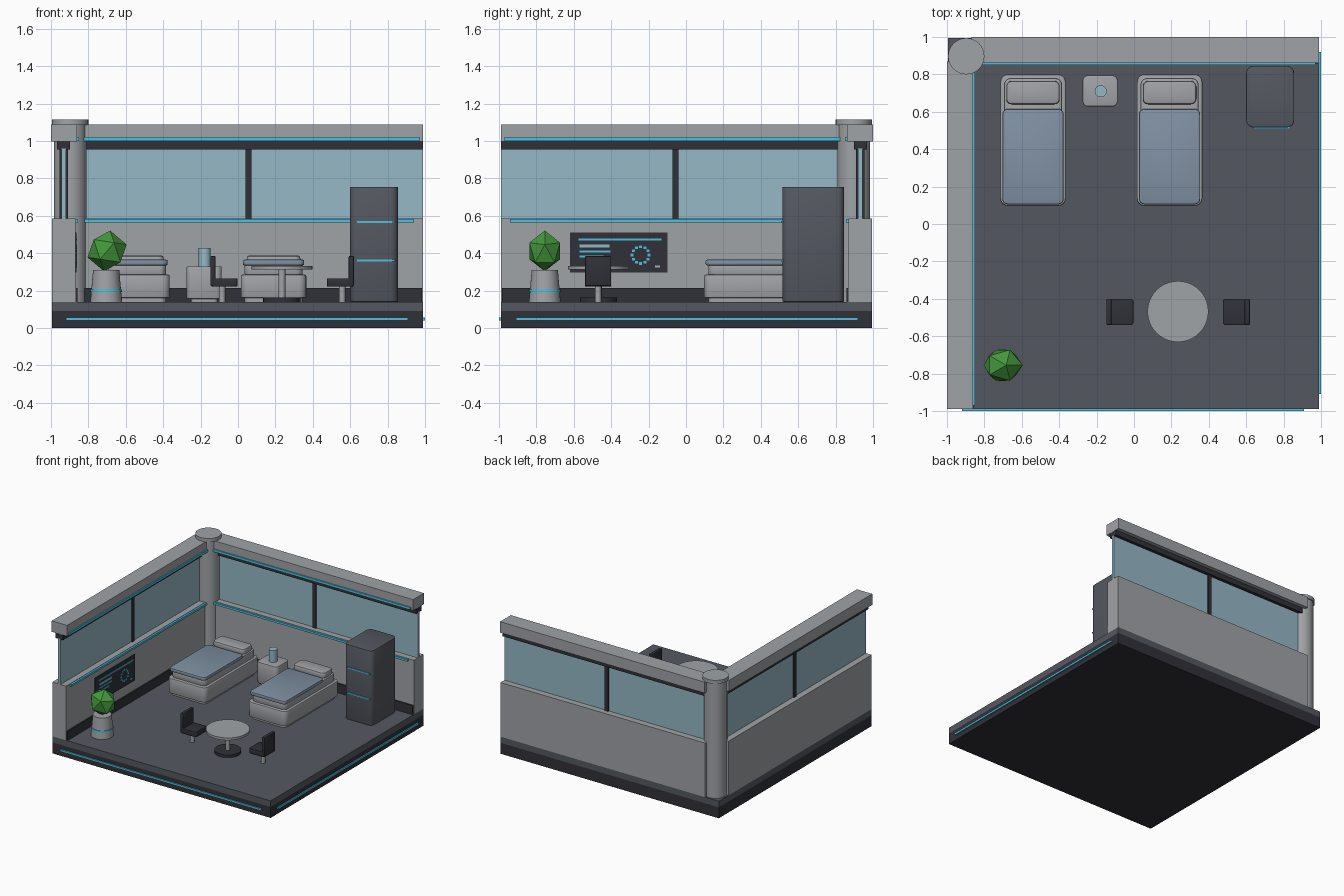
import bpy, bmesh, math
from mathutils import Matrix, Vector

old = bpy.data.objects.get("Cube")
if old:
    bpy.data.objects.remove(old, do_unlink=True)


def material(name, r, g, b):
    def lin(c):
        c /= 255
        return c / 12.92 if c < 0.04 else ((c + 0.055) / 1.055) ** 2.4
    col = (lin(r), lin(g), lin(b), 1)
    m = bpy.data.materials.new(name)
    m.use_nodes = True
    m.diffuse_color = col
    m.node_tree.nodes["Principled BSDF"].inputs["Base Color"].default_value = col
    return m


GREY = material("light grey", 160, 163, 167)
SLATE = material("slate grey", 84, 88, 96)
DARK = material("charcoal", 48, 49, 57)
CYAN = material("cyan glow", 80, 192, 222)
GLASS = material("pale blue glass", 150, 184, 198)
BLUE = material("blanket blue", 128, 145, 163)
GREEN = material("leaf green", 68, 152, 60)


def finish(name, bm, mat, smooth=True):
    bmesh.ops.recalc_face_normals(bm, faces=bm.faces)
    mesh = bpy.data.meshes.new(name)
    bm.to_mesh(mesh)
    bm.free()
    mesh.materials.append(mat)
    ob = bpy.data.objects.new(name, mesh)
    bpy.context.collection.objects.link(ob)
    if smooth:
        bpy.ops.object.select_all(action='DESELECT')
        ob.select_set(True)
        bpy.context.view_layer.objects.active = ob
        bpy.ops.object.shade_smooth_by_angle(angle=math.radians(35))
    return ob


def box(name, mat, x, y, z, corner=0, edge=0):
    """Box from (min, max) ranges; corner rounds upright edges, edge rounds the rest."""
    bm = bmesh.new()
    bmesh.ops.create_cube(bm, size=1)
    for v in bm.verts:
        v.co = Vector([r[0] if c < 0 else r[1] for c, r in zip(v.co, (x, y, z))])
    if corner:
        upright = [e for e in bm.edges if abs(e.verts[0].co.z - e.verts[1].co.z) > 1e-4]
        bmesh.ops.bevel(bm, geom=upright, offset=corner, segments=5,
                        profile=0.5, affect='EDGES')
    if edge:
        rim = [e for e in bm.edges if e.calc_face_angle(0) > 1]
        bmesh.ops.bevel(bm, geom=rim, offset=edge, segments=2,
                        profile=0.5, affect='EDGES')
    return finish(name, bm, mat, bool(corner or edge))


def lathe(name, mat, x, y, z, r, r_top=None, sides=32):
    bm = bmesh.new()
    bmesh.ops.create_cone(bm, cap_ends=True, segments=sides, radius1=r,
                          radius2=r if r_top is None else r_top, depth=z[1] - z[0],
                          matrix=Matrix.Translation((x, y, (z[0] + z[1]) / 2)))
    return finish(name, bm, mat)


def both_sides(name, mat, x, y, z):
    """Piece for the back side and its reflection across the room's diagonal."""
    box("back_" + name, mat, x, y, z)
    box("side_" + name, mat, (-y[1], -y[0]), (-x[1], -x[0]), z)


FLOOR = 0.14

# Base slab, floor and edge lights
box("base_slab", DARK, (-0.995, 0.99), (-0.99, 0.995), (0, 0.09))
box("floor", SLATE, (-0.995, 0.99), (-0.99, 0.995), (0.09, FLOOR))
both_sides("base_light", CYAN, (-0.92, 0.91), (-1, -0.985), (0.04, 0.056))

# Walls, windows, beams and light strips
both_sides("lower_wall", GREY, (-0.87, 0.99), (0.87, 0.995), (FLOOR, 0.585))
both_sides("skirting", DARK, (-0.87, 0.985), (0.858, 0.875), (FLOOR, 0.215))
both_sides("sill_light", CYAN, (-0.87, 0.94), (0.855, 0.872), (0.565, 0.582))
both_sides("window", GLASS, (-0.87, 0.99), (0.92, 0.943), (0.58, 0.96))
both_sides("mullion", DARK, (0.041, 0.071), (0.91, 0.955), (0.58, 0.96))
both_sides("window_rail", DARK, (-0.87, 0.99), (0.897, 0.968), (0.955, 1.0))
both_sides("beam", GREY, (-0.87, 0.99), (0.86, 1.0), (0.997, 1.087))
both_sides("beam_light", CYAN, (-0.86, 0.97), (0.85, 0.862), (1.0, 1.02))

# Corner column
lathe("corner_column", GREY, -0.897, 0.897, (FLOOR, 1.09), 0.087)
lathe("column_cap", GREY, -0.897, 0.897, (1.085, 1.115), 0.097)

# Beds
for side, cx in (("right", -0.54), ("left", 0.19)):
    def layer(part, mat, half, y, z, corner, edge):
        box(side + "_bed_" + part, mat, (cx - half, cx + half), y, z, corner, edge)
    layer("plinth", GREY, 0.155, (0.12, 0.78), (FLOOR, 0.17), 0.03, 0)
    layer("base", GREY, 0.175, (0.097, 0.8), (0.16, 0.285), 0.04, 0.008)
    layer("mattress", GREY, 0.155, (0.12, 0.78), (0.28, 0.345), 0.035, 0.01)
    layer("blanket", BLUE, 0.164, (0.105, 0.615), (0.335, 0.365), 0.03, 0.008)
    layer("pillow", GREY, 0.143, (0.64, 0.765), (0.335, 0.387), 0.03, 0.012)

# Nightstand and lamp
box("nightstand_plinth", GREY, (-0.25, -0.11), (0.65, 0.78), (FLOOR, 0.165), 0.02)
box("nightstand", GREY, (-0.275, -0.087), (0.628, 0.795), (0.155, 0.33), 0.03, 0.006)
lathe("lamp", GLASS, -0.178, 0.71, (0.33, 0.428), 0.032)

# Wardrobe
box("wardrobe", SLATE, (0.6, 0.856), (0.516, 0.846), (FLOOR, 0.755), 0.04, 0.005)
for i, z in enumerate((0.36, 0.567)):
    box(f"wardrobe_light_{i}", CYAN, (0.635, 0.84), (0.509, 0.518), (z - 0.005, z + 0.005))

# Table
TX, TY = 0.235, -0.468
lathe("table_foot", DARK, TX, TY, (FLOOR, 0.162), 0.1)
lathe("table_post", GREY, TX, TY, (0.16, 0.32), 0.018, sides=16)
lathe("table_top", GREY, TX, TY, (0.312, 0.332), 0.163, sides=40)

# Chairs facing the table
for name, cx, s in (("right_chair", -0.073, 1), ("left_chair", 0.545, -1)):
    def span(a, b):
        return tuple(sorted((cx + s * a, cx + s * b)))
    box(name + "_seat", DARK, span(-0.07, 0.07), (-0.54, -0.4), (0.222, 0.265), 0.015, 0.004)
    box(name + "_back", DARK, span(-0.075, -0.047), (-0.54, -0.4), (0.225, 0.385), 0, 0.006)
    lathe(name + "_post", GREY, cx - s * 0.012, -0.47, (FLOOR, 0.23), 0.017, sides=16)

# Potted plant
PX, PY = -0.705, -0.755
lathe("plant_pot", GREY, PX, PY, (FLOOR, 0.31), 0.085, 0.07)
lathe("pot_light", CYAN, PX, PY, (0.193, 0.209), 0.084, 0.083)
bm = bmesh.new()
bmesh.ops.create_icosphere(bm, subdivisions=1, radius=0.11, matrix=(
    Matrix.Translation((PX + 0.005, PY, 0.412)) @ Matrix.Diagonal((1, 0.88, 1, 1))
    @ Matrix.Rotation(0.15, 4, 'Y')))
finish("plant_leaves", bm, GREEN, smooth=False)

# Wall screen with readout
box("wall_screen", DARK, (-0.875, -0.864), (-0.62, -0.1), (0.297, 0.51))


def mark(name, mat, y, z):
    box(name, mat, (-0.865, -0.86), y, z)


mark("screen_header", CYAN, (-0.575, -0.13), (0.468, 0.479))
mark("screen_bar_a", GLASS, (-0.57, -0.41), (0.43, 0.446))
mark("screen_bar_b", CYAN, (-0.57, -0.405), (0.404, 0.414))
mark("screen_bar_c", CYAN, (-0.57, -0.44), (0.377, 0.387))
mark("screen_button", GLASS, (-0.165, -0.14), (0.323, 0.333))
for i in range(12):
    a = i * math.tau / 12
    y, z = -0.243 + 0.045 * math.cos(a), 0.39 + 0.045 * math.sin(a)
    mark(f"screen_dial_{i}", CYAN, (y - 0.008, y + 0.008), (z - 0.007, z + 0.007))
